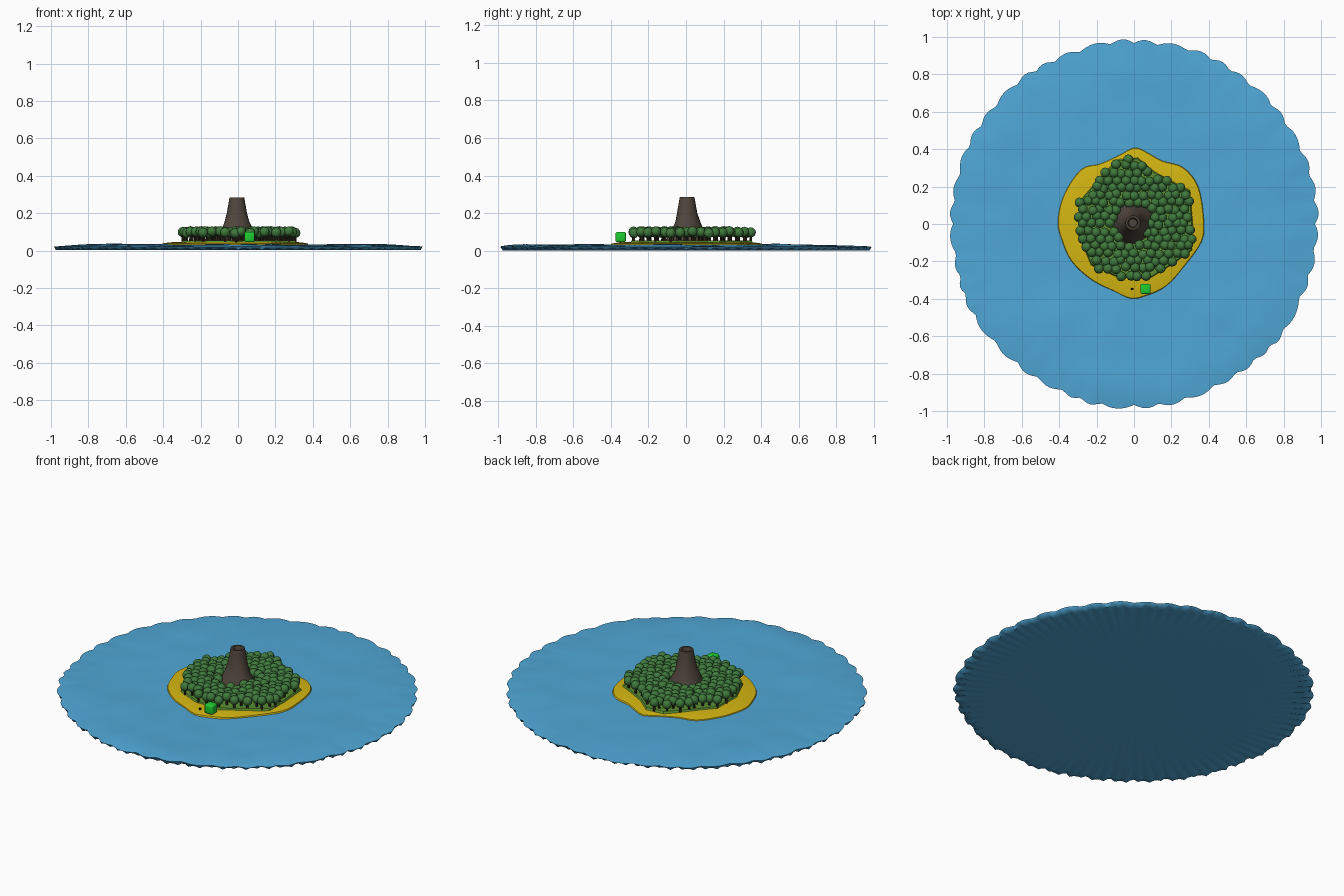
import bpy, bmesh, math, random
from mathutils import Vector, Matrix, noise
from mathutils.geometry import interpolate_bezier

random.seed(4)
if "Cube" in bpy.data.objects:
    bpy.data.objects.remove(bpy.data.objects["Cube"])


def material(name, r, g, b):
    m = bpy.data.materials.new(name)
    m.use_nodes = True
    m.diffuse_color = (r, g, b, 1)
    bsdf = m.node_tree.nodes["Principled BSDF"]
    bsdf.inputs["Base Color"].default_value = (r, g, b, 1)
    bsdf.inputs["Roughness"].default_value = 0.8
    return m


SEA = material("sea blue", 0.08, 0.39, 0.68)
SAND = material("sand yellow", 0.66, 0.47, 0.006)
GRASS = material("grass green", 0.1, 0.27, 0.03)
LEAF = material("leaf green", 0.05, 0.19, 0.045)
BARK = material("bark brown", 0.035, 0.022, 0.014)
ROCK = material("rock brown", 0.08, 0.06, 0.045)
LIME = material("bright green", 0.013, 0.6, 0.032)
BLACK = material("near black", 0.01, 0.01, 0.01)


def finish(bm, name, mat, smooth=None):
    bmesh.ops.recalc_face_normals(bm, faces=bm.faces)
    me = bpy.data.meshes.new(name)
    bm.to_mesh(me)
    bm.free()
    me.materials.append(mat)
    ob = bpy.data.objects.new(name, me)
    bpy.context.collection.objects.link(ob)
    if smooth:
        bpy.ops.object.select_all(action="DESELECT")
        ob.select_set(True)
        bpy.context.view_layer.objects.active = ob
        bpy.ops.object.shade_smooth_by_angle(angle=math.radians(smooth))
    return ob


def loft(rings, bottom_cap=True, top_cap=True):
    """Skin a list of point rings; a capped end is fanned to its middle."""
    bm = bmesh.new()
    loops = [[bm.verts.new(p) for p in ring] for ring in rings]
    n = len(loops[0])
    for a, b in zip(loops, loops[1:]):
        for i in range(n):
            j = (i + 1) % n
            bm.faces.new((a[i], a[j], b[j], b[i]))
    for loop, cap in ((loops[0], bottom_cap), (loops[-1], top_cap)):
        if cap:
            mid = bm.verts.new(sum((v.co for v in loop), Vector()) / n)
            for i in range(n):
                bm.faces.new((loop[i], loop[(i + 1) % n], mid))
    return bm


# Sea: wavy disc with a scalloped rim and a fluted underside
SEGS = 288
ANGLES = [2 * math.pi * i / SEGS for i in range(SEGS)]


def rim(a):
    n = noise.noise(Vector((math.cos(a) * 3, math.sin(a) * 3, 2)))
    return 0.967 + 0.016 * n + 0.02 * abs(math.sin(22 * a + 2 * n))


def sea_point(t, a, top):
    r = t * rim(a)
    x, y = r * math.cos(a), r * math.sin(a)
    edge = max(0, (t - 0.8) / 0.2)
    if top:
        wave = noise.noise(Vector((x * 5, y * 5, 0)))
        swell = noise.noise(Vector((x * 2, y * 2, 7)))
        z = 0.032 + (0.005 * wave + 0.007 * swell) * min(1, t * 1.4) - 0.011 * edge ** 2
    else:
        z = 0.002 + 0.012 * edge * abs(math.sin(48 * a))
    return (x, y, z)


under = [[sea_point(t, a, False) for a in ANGLES] for t in (0.2, 0.8, 0.88, 0.95, 0.99)]
over = [[sea_point(t, a, True) for a in ANGLES]
        for t in [1, 0.985] + [0.96 - 0.04 * i for i in range(23)]]
finish(loft(under + over), "sea", SEA, 60)

# Sand: closed coastline with points to north and south
COAST = [(0, .405), (.06, .385), (.15, .335), (.26, .3), (.34, .2), (.37, .03),
         (.36, -.09), (.27, -.22), (.17, -.33), (.05, -.385), (-.02, -.395),
         (-.1, -.36), (-.22, -.3), (-.33, -.2), (-.385, -.08), (-.405, .02),
         (-.37, .16), (-.28, .29), (-.18, .32), (-.08, .365)]
FOREST = [(-.09, .345), (.02, .355), (.11, .28), (.3, .18), (.315, 0), (.31, -.14),
          (.2, -.22), (.08, -.295), (-.09, -.285), (-.23, -.22), (-.3, -.06),
          (-.295, .12), (-.2, .23)]


def rounded(pts):
    """Smooth a closed outline with tangents taken from its neighbours."""
    out, n = [], len(pts)
    p = [Vector((x, y, 0)) for x, y in pts]
    for i in range(n):
        a, b = p[i], p[(i + 1) % n]
        ha = a + (b - p[i - 1]) / 6
        hb = b - (p[(i + 2) % n] - a) / 6
        out += interpolate_bezier(a, ha, hb, b, 5)[:-1]
    return out


def island(outline, levels):
    return loft([[(p.x * s, p.y * s, z) for p in outline] for s, z in levels])


finish(island(rounded(COAST), [(1.02, .02), (1, .038), (.9, .044), (.7, .048)]),
       "sand_island", SAND, 40)
finish(island([Vector((x, y, 0)) for x, y in FOREST], [(1, .044), (.98, .055)]),
       "grass_patch", GRASS)


# Volcano: flared cone with a hollow crater
def ring(r, z, sides=20):
    pts = []
    for i in range(sides):
        a = 2 * math.pi * i / sides
        k = r * (1 + 0.06 * math.sin(3 * a + z * 20) * (z < 0.2))
        pts.append((-0.006 + k * math.cos(a), 0.006 + k * math.sin(a), z))
    return pts


PROFILE = [(.115, .045), (.1, .075), (.08, .12), (.066, .155), (.054, .2),
           (.046, .245), (.039, .285), (.028, .285), (.022, .255)]
finish(loft([ring(r, z) for r, z in PROFILE]), "volcano", ROCK, 35)


# Forest: staggered rows of round trees around the volcano
def inside(x, y):
    hit = False
    for (ax, ay), (bx, by) in zip(FOREST, FOREST[1:] + FOREST[:1]):
        if (ay > y) != (by > y) and x < (bx - ax) * (y - ay) / (by - ay) + ax:
            hit = not hit
    return hit


crowns, trunks = bmesh.new(), bmesh.new()
STEP = 0.045
for row in range(-9, 10):
    for col in range(-9, 10):
        x = (col + 0.5 * (row % 2)) * STEP + random.uniform(-.008, .008)
        y = row * STEP * 0.87 + random.uniform(-.008, .008)
        if not inside(x, y) or math.hypot(x + .006, y - .006) < 0.095:
            continue
        z = random.uniform(.093, .104)
        bmesh.ops.create_icosphere(crowns, subdivisions=2, radius=.027,
                                   matrix=Matrix.Translation((x, y, z)))
        bmesh.ops.create_cone(trunks, segments=6, radius1=.007, radius2=.006,
                              depth=.05, cap_ends=True,
                              matrix=Matrix.Translation((x, y, .067)))
finish(crowns, "tree_crowns", LEAF, 50)
finish(trunks, "tree_trunks", BARK)


# Rounded block and tiny pebble on the southern beach
def block(name, size, centre, mat, bevel):
    bm = bmesh.new()
    bmesh.ops.create_cube(bm, size=size, matrix=Matrix.Translation(centre))
    bmesh.ops.bevel(bm, geom=bm.edges[:], offset=bevel, segments=3,
                    profile=0.5, affect="EDGES")
    finish(bm, name, mat, 40)


block("beach_block", .055, (.062, -.347, .073), LIME, .01)
block("beach_pebble", .012, (-.01, -.348, .05), BLACK, .003)
